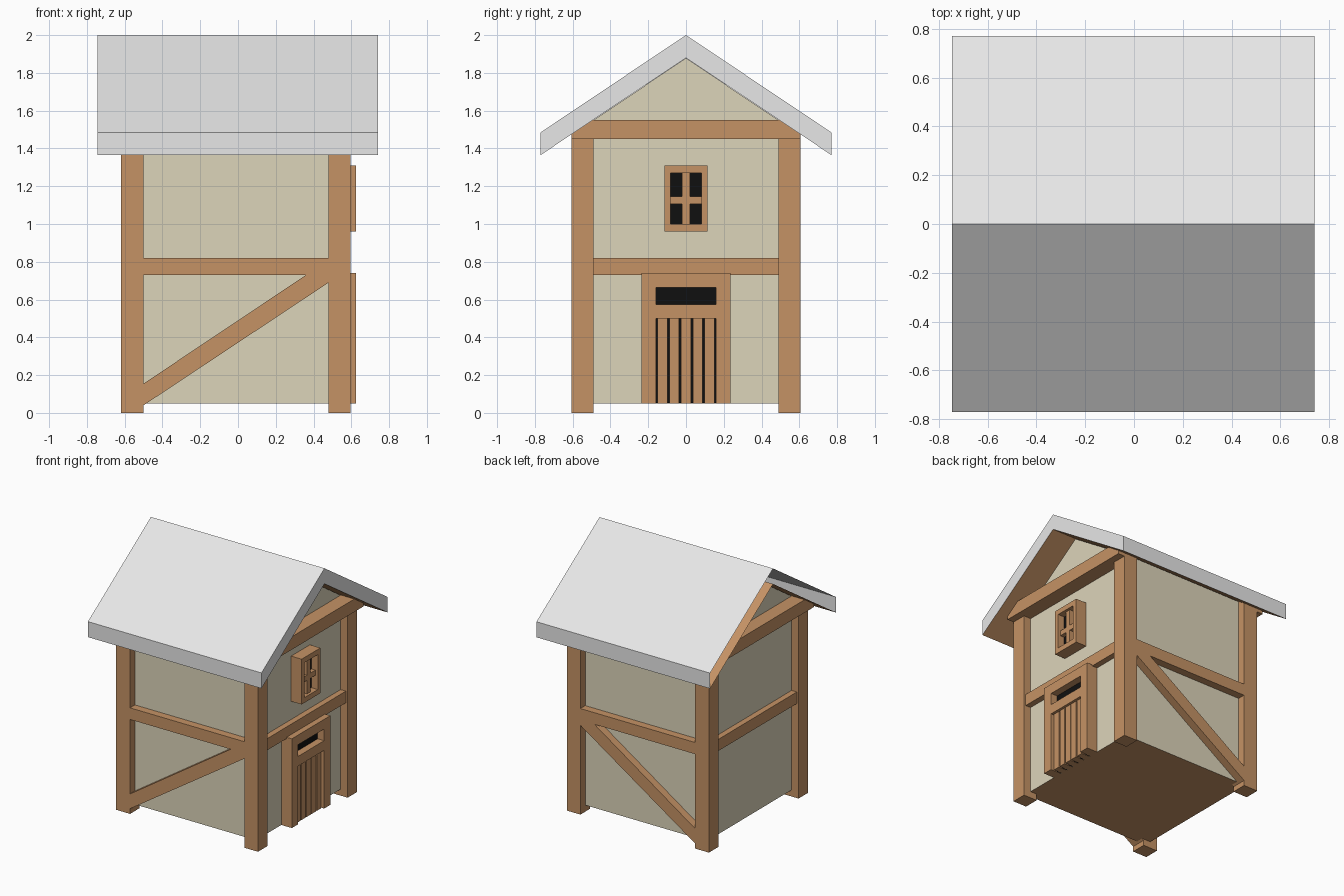
import bpy
import bmesh

cube = bpy.data.objects.get("Cube")
if cube:
    bpy.data.objects.remove(cube, do_unlink=True)


def material(name, color):
    mat = bpy.data.materials.new(name)
    mat.use_nodes = True
    mat.diffuse_color = (*color, 1)
    bsdf = next(n for n in mat.node_tree.nodes if n.type == 'BSDF_PRINCIPLED')
    bsdf.inputs["Base Color"].default_value = (*color, 1)
    return mat


WOOD = material("wood", (0.56, 0.29, 0.13))
PLASTER = material("plaster", (0.72, 0.66, 0.49))
ROOF = material("pale_grey_roof", (0.8, 0.8, 0.8))
BLACK = material("black", (0.005, 0.005, 0.005))


def finish(name, bm, *mats):
    mesh = bpy.data.meshes.new(name)
    bm.normal_update()
    bm.to_mesh(mesh)
    bm.free()
    for mat in mats:
        mesh.materials.append(mat)
    obj = bpy.data.objects.new(name, mesh)
    bpy.context.collection.objects.link(obj)
    return obj


def add_prism(bm, profile, axis, a, b):
    """Extrude a 2D profile along x (profile is y,z) or y (profile is x,z)."""
    def place(p, t):
        return (t, p[0], p[1]) if axis == 'x' else (p[0], t, p[1])
    lo = [bm.verts.new(place(p, a)) for p in profile]
    hi = [bm.verts.new(place(p, b)) for p in profile]
    faces = [bm.faces.new(lo), bm.faces.new(hi[::-1])]
    n = len(profile)
    for i in range(n):
        j = (i + 1) % n
        faces.append(bm.faces.new((lo[j], lo[i], hi[i], hi[j])))
    bmesh.ops.recalc_face_normals(bm, faces=faces)
    return faces


def prism(name, profile, axis, a, b, mat):
    bm = bmesh.new()
    add_prism(bm, profile, axis, a, b)
    return finish(name, bm, mat)


def boxes(name, x0, x1, rects, mat):
    """One object from boxes sharing an x range; rects are (y0, y1, z0, z1)."""
    bm = bmesh.new()
    for y0, y1, z0, z1 in rects:
        add_prism(bm, [(y0, z0), (y1, z0), (y1, z1), (y0, z1)], 'x', x0, x1)
    return finish(name, bm, mat)


# Main dimensions
POST_IN, POST_OUT = 0.49, 0.605          # post span in y
LEFT, RIGHT = (-0.62, -0.50), (0.48, 0.595)   # post spans in x
WALL_Y, WALL_X0, WALL_X1 = 0.545, -0.56, 0.535
FLOOR, APEX, SLOPE = 0.05, 1.88, 0.669


def under_roof(y):
    return APEX - SLOPE * abs(y)


# Plaster walls with gables, wooden floor underneath
bm = bmesh.new()
eave = under_roof(WALL_Y)
add_prism(bm, [(-WALL_Y, FLOOR), (WALL_Y, FLOOR), (WALL_Y, eave - 0.002),
               (0, APEX - 0.002), (-WALL_Y, eave - 0.002)], 'x', WALL_X0, WALL_X1)
bm.normal_update()
for f in bm.faces:
    f.material_index = 1 if f.normal.z < -0.9 else 0
finish("walls", bm, PLASTER, WOOD)

# Roof shell: grey outside, wood underside, open at the -x end
bm = bmesh.new()
R, TH = 0.77, 0.12
low = under_roof(R)
faces = add_prism(bm, [(-R, low), (0, APEX), (R, low), (R, low + TH),
                       (0, APEX + TH), (-R, low + TH)], 'x', -0.745, 0.74)
bm.normal_update()
for f in bm.faces:
    f.material_index = 1 if f.normal.z < -0.5 else 0
bmesh.ops.delete(bm, geom=[faces[0]], context='FACES_ONLY')
finish("roof", bm, ROOF, WOOD)

# Corner posts, side beams and diagonal braces on front and back
for side, s in (("front", -1), ("back", 1)):
    y0, y1 = sorted((s * POST_IN, s * POST_OUT))
    for end, (x0, x1) in (("left", RIGHT), ("right", LEFT)):
        boxes(f"{side}_{end}_post", x0, x1,
              [(y0, y1, 0, under_roof(POST_OUT) - 0.002)], WOOD)
    prism(f"{side}_beam", [(LEFT[1], 0.73), (RIGHT[0], 0.73),
                           (RIGHT[0], 0.82), (LEFT[1], 0.82)], 'y', y0, y1, WOOD)
    prism(f"{side}_brace", [(LEFT[1], 0.04), (RIGHT[0], 0.69), (RIGHT[0], 0.73),
                            (0.36, 0.73), (LEFT[1], 0.155)], 'y', y0, y1, WOOD)

# Gable end beams: middle rail and roof-clipped tie beam
tie = [(-POST_OUT, 1.45), (POST_OUT, 1.45), (POST_OUT, under_roof(POST_OUT)),
       (0.493, 1.55), (-0.493, 1.55), (-POST_OUT, under_roof(POST_OUT))]
for end, mid, top in (("left", (0.50, 0.58), (0.48, 0.65)),
                      ("right", (-0.605, -0.52), (-0.67, -0.50))):
    boxes(f"{end}_middle_beam", *mid, [(-POST_IN, POST_IN, 0.73, 0.82)], WOOD)
    prism(f"{end}_tie_beam", tie, 'x', *top, WOOD)

# Door: frame, planks and dark backing
FACE = 0.625
boxes("door_frame", 0.52, FACE,
      [(-0.235, -0.16, FLOOR, 0.74), (0.16, 0.235, FLOOR, 0.74),
       (-0.16, 0.16, 0.665, 0.74), (-0.16, 0.16, 0.50, 0.575)], WOOD)
boxes("door_planks", 0.53, 0.605,
      [(c * 0.0625 - 0.026, c * 0.0625 + 0.026, FLOOR, 0.50) for c in range(-2, 3)], WOOD)
boxes("door_backing", 0.53, 0.57, [(-0.16, 0.16, FLOOR + 0.002, 0.67)], BLACK)

# Window: frame, cross bars and dark pane
boxes("window_frame", 0.52, FACE,
      [(-0.115, -0.082, 0.96, 1.31), (0.082, 0.115, 0.96, 1.31),
       (-0.082, 0.082, 1.27, 1.31), (-0.082, 0.082, 0.96, 1.00)], WOOD)
boxes("window_bars", 0.53, 0.605,
      [(-0.02, 0.02, 1.00, 1.27), (-0.082, -0.02, 1.105, 1.145),
       (0.02, 0.082, 1.105, 1.145)], WOOD)
boxes("window_pane", 0.53, 0.57, [(-0.085, 0.085, 0.99, 1.28)], BLACK)
